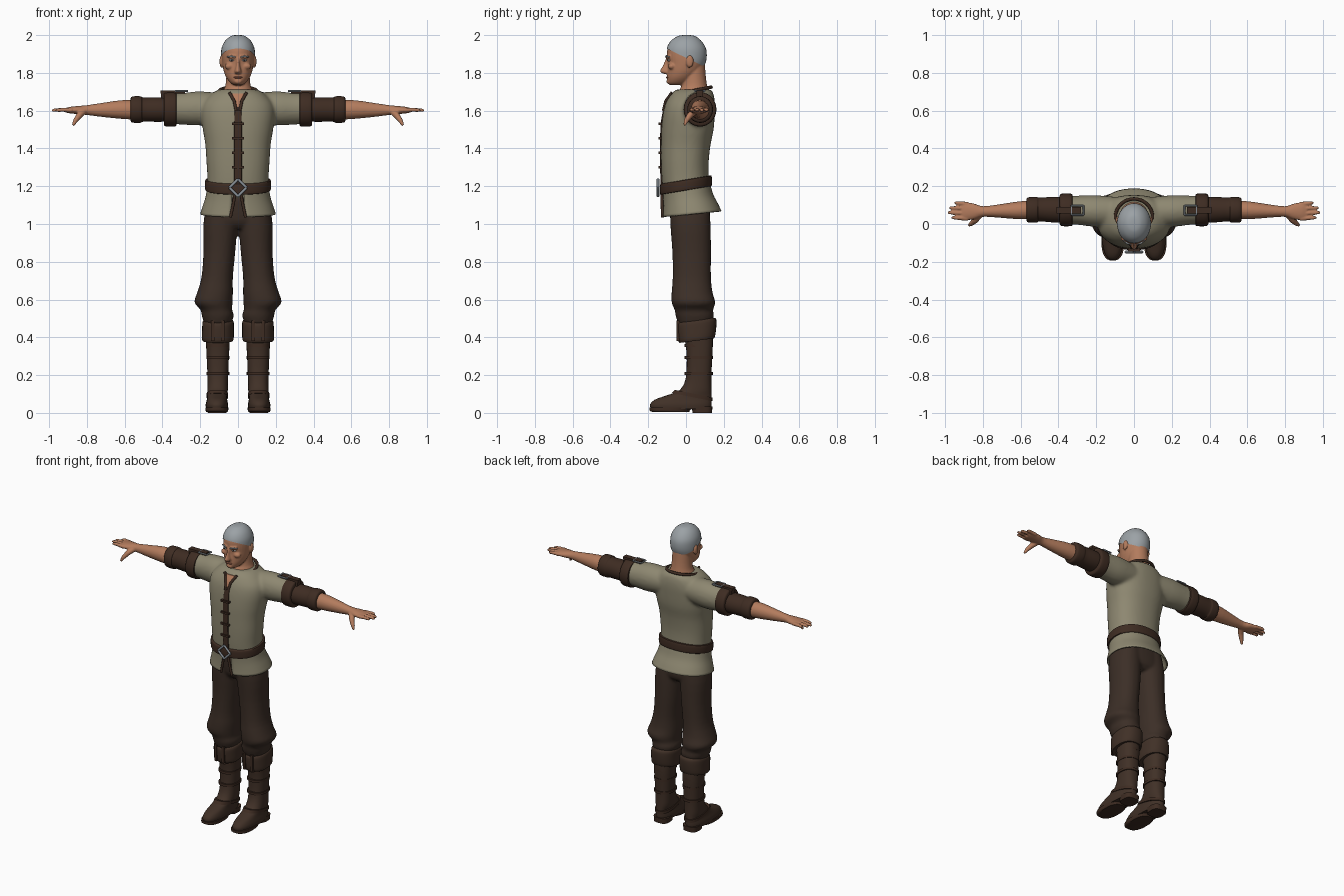
import bpy, bmesh, math
from mathutils import Vector, Matrix

cube = bpy.data.objects.get("Cube")
if cube:
    bpy.data.objects.remove(cube)


def material(name, rgb):
    m = bpy.data.materials.new(name)
    m.use_nodes = True
    m.diffuse_color = (*rgb, 1)
    bsdf = m.node_tree.nodes["Principled BSDF"]
    bsdf.inputs["Base Color"].default_value = (*rgb, 1)
    bsdf.inputs["Roughness"].default_value = 0.8
    return m


TUNIC = material("sage cloth", (.27, .245, .165))
TROUSER = material("brown cloth", (.045, .028, .02))
LEATHER = material("dark leather", (.048, .025, .016))
BOOT = material("boot leather", (.052, .03, .02))
SKIN = material("skin", (.45, .2, .11))
HAIR = material("grey hair", (.33, .36, .38))
METAL = material("steel", (.25, .28, .31))
EYE = material("eye white", (.6, .58, .55))
IRIS = material("dark iris", (.03, .03, .035))
LIP = material("lips", (.33, .12, .075))


def skin_rings(bm, rings, caps=True, wrap=True, cyclic=False):
    """Bridge rings of vertices into a surface."""
    pairs = list(zip(rings, rings[1:])) + ([(rings[-1], rings[0])] if cyclic else [])
    for a, b in pairs:
        for i in range(len(a) if wrap else len(a) - 1):
            j = (i + 1) % len(a)
            bm.faces.new((a[i], a[j], b[j], b[i]))
    if caps and not cyclic:
        bm.faces.new(rings[0][::-1])
        bm.faces.new(rings[-1])


def loft(bm, rows, axis="z", n=32, p=2.0, tilt=0.0, steps=3, caps=True, gap=0.0):
    """Rows are (position, centre, radius, y low, y high), smoothly interpolated."""
    rows = [Vector(r) for r in rows]
    fine = []
    for i in range(len(rows) - 1):
        a, b = rows[i], rows[i + 1]
        ta = (b - rows[i - 1]) / 2 if i else b - a
        tb = (rows[i + 2] - a) / 2 if i + 2 < len(rows) else b - a
        for k in range(steps):
            t = k / steps
            h = t * t * (3 - 2 * t)
            fine.append(a * (1 - h) + b * h + ta * (t * (1 - t) ** 2) - tb * (t * t * (1 - t)))
    fine.append(rows[-1])
    rings = []
    for pos, c, r, lo, hi in fine:
        ring = []
        for i in range(n):
            span = i / (n - 1) if gap else i / n
            ang = -math.pi / 2 + gap + span * (2 * math.pi - 2 * gap)
            cs, sn = math.cos(ang), math.sin(ang)
            u = c + r * math.copysign(abs(cs) ** (2 / p), cs)
            y = (lo + hi) / 2 + (hi - lo) / 2 * math.copysign(abs(sn) ** (2 / p), sn)
            w = pos + tilt * y
            ring.append(bm.verts.new((u, y, w) if axis == "z" else (w, y, u)))
        rings.append(ring)
    skin_rings(bm, rings, caps and not gap, not gap)


def tube(bm, pts, radii, n=10, cyclic=False):
    pts = [Vector(p) for p in pts]
    radii = radii if isinstance(radii, (list, tuple)) else [radii] * len(pts)
    rings = []
    for i, p in enumerate(pts):
        nxt = pts[(i + 1) % len(pts)] if cyclic else pts[min(i + 1, len(pts) - 1)]
        prv = pts[i - 1] if cyclic else pts[max(i - 1, 0)]
        q = (nxt - prv).to_track_quat("Z", "Y")
        rings.append([bm.verts.new(p + q @ Vector((radii[i] * math.cos(2 * math.pi * k / n),
                                                   radii[i] * math.sin(2 * math.pi * k / n), 0)))
                      for k in range(n)])
    skin_rings(bm, rings, cyclic=cyclic)


def blob(bm, loc, size):
    bmesh.ops.create_uvsphere(bm, u_segments=20, v_segments=12, radius=1,
                              matrix=Matrix.LocRotScale(Vector(loc), None, Vector(size)))


def box(bm, loc, size):
    bmesh.ops.create_cube(bm, size=1, matrix=Matrix.LocRotScale(Vector(loc), None, Vector(size)))


def mirror(bm):
    new = bmesh.ops.duplicate(bm, geom=bm.verts[:] + bm.edges[:] + bm.faces[:])["geom"]
    bmesh.ops.scale(bm, vec=(-1, 1, 1), verts=[g for g in new if isinstance(g, bmesh.types.BMVert)])


def finish(name, bm, mat, voxel=0, smooth=0, thick=0):
    bmesh.ops.recalc_face_normals(bm, faces=bm.faces[:])
    me = bpy.data.meshes.new(name)
    bm.to_mesh(me)
    bm.free()
    me.materials.append(mat)
    ob = bpy.data.objects.new(name, me)
    bpy.context.collection.objects.link(ob)
    bpy.ops.object.select_all(action="DESELECT")
    ob.select_set(True)
    bpy.context.view_layer.objects.active = ob
    bpy.ops.object.shade_smooth_by_angle(angle=math.radians(45))
    if voxel:   # fuse overlapping volumes into one skin
        m = ob.modifiers.new("Fuse", "REMESH")
        m.mode, m.voxel_size, m.use_smooth_shade = "VOXEL", voxel, True
        m = ob.modifiers.new("Relax", "SMOOTH")
        m.factor, m.iterations = 0.5, smooth
    if thick:
        ob.modifiers.new("Thickness", "SOLIDIFY").thickness = thick


def part(name, mat, build, mirrored=False, **kw):
    bm = bmesh.new()
    build(bm)
    if mirrored:
        mirror(bm)
    finish(name, bm, mat, **kw)


# Head and neck
SKULL = [(1.735, 0, .02, -.085, 0), (1.747, 0, .04, -.097, .02), (1.775, 0, .062, -.101, .05),
         (1.81, 0, .076, -.1, .08), (1.85, 0, .083, -.098, .1), (1.89, 0, .085, -.101, .106),
         (1.93, 0, .081, -.097, .1), (1.967, 0, .062, -.075, .076), (1.99, 0, .034, -.04, .046),
         (1.996, 0, .012, -.012, .018)]
bm = bmesh.new()
blob(bm, (.088, .02, 1.86), (.01, .02, .032))
blob(bm, (.045, -.075, 1.835), (.025, .02, .018))
tube(bm, [(.012, -.1, 1.884), (.05, -.085, 1.886)], .009)
mirror(bm)
loft(bm, SKULL)
loft(bm, [(1.64, 0, .1, -.05, .13), (1.69, 0, .085, -.045, .122), (1.73, 0, .068, -.025, .112),
          (1.78, 0, .062, -.02, .105), (1.85, 0, .06, -.02, .1)])
loft(bm, [(1.795, 0, .016, -.118, -.06), (1.808, 0, .019, -.138, -.06),
          (1.84, 0, .011, -.122, -.06), (1.88, 0, .01, -.106, -.06)], n=16)
blob(bm, (0, -.09, 1.755), (.022, .014, .014))
finish("head", bm, SKIN, voxel=.005, smooth=2)

# Short hair cap, trimmed along a sloping hairline
bm = bmesh.new()
loft(bm, [(z + .004, c, r + .005, lo - .004, hi + .004) for z, c, r, lo, hi in SKULL])
bmesh.ops.bisect_plane(bm, geom=bm.verts[:] + bm.edges[:] + bm.faces[:],
                       plane_co=(0, 0, 1.88), plane_no=(0, .48, 1), clear_inner=True)
finish("hair", bm, HAIR)
part("eyebrows", HAIR, lambda b: tube(b, [(.014, -.108, 1.883), (.035, -.103, 1.889),
                                         (.058, -.086, 1.884)], [.003, .005, .003]), True)
part("eyes", EYE, lambda b: blob(b, (.033, -.089, 1.867), (.014, .01, .006)), True)
part("irises", IRIS, lambda b: blob(b, (.033, -.096, 1.867), (.005, .005, .005)), True)
part("mouth", LIP, lambda b: blob(b, (0, -.097, 1.776), (.023, .009, .006)))

# Tunic body with sleeves fused in
bm = bmesh.new()
loft(bm, [(.06, 1.615, .075, -.01, .14), (.2, 1.612, .09, -.015, .152),
          (.29, 1.61, .084, -.005, .15), (.37, 1.61, .08, 0, .148)], axis="x")
mirror(bm)
loft(bm, [(1.17, 0, .162, -.122, .125), (1.25, 0, .162, -.129, .12), (1.33, 0, .167, -.132, .12),
          (1.42, 0, .173, -.132, .13), (1.5, 0, .186, -.13, .146), (1.58, 0, .195, -.122, .152),
          (1.64, 0, .185, -.107, .153), (1.69, 0, .14, -.078, .145), (1.712, 0, .1, -.05, .13)],
     p=2.3, n=48)
finish("tunic", bm, TUNIC, voxel=.01, smooth=6)

# Flared skirt, split at the front, with a leather hem on the split
part("tunic_skirt", TUNIC, lambda b: loft(
    b, [(1.2, 0, .162, -.126, .128), (1.14, 0, .172, -.122, .145), (1.09, 0, .188, -.122, .17),
        (1.05, 0, .2, -.124, .188)], n=56, p=2.2, tilt=.1, gap=.16), thick=.008)
part("skirt_trim", LEATHER, lambda b: tube(
    b, [(.012, -.128, 1.18), (.024, -.127, 1.11), (.04, -.124, 1.035)], .008), True)

# Neckline, front closure and laces
ring = [2 * math.pi * i / 40 for i in range(40)]
part("collar", LEATHER, lambda b: tube(
    b, [(.098 * math.cos(a), .037 + .096 * math.sin(a), 1.698 + .2 * (.037 + .096 * math.sin(a)))
        for a in ring], .009, cyclic=True))
part("neck_opening", SKIN, lambda b: loft(
    b, [(1.6, 0, .004, -.122, -.09), (1.65, 0, .016, -.107, -.07), (1.69, 0, .034, -.083, -.04)], p=6))
part("neckline_trim", LEATHER, lambda b: tube(
    b, [(.01, -.12, 1.6), (.02, -.108, 1.65), (.045, -.075, 1.695)], .008), True)
part("placket", LEATHER, lambda b: loft(
    b, [(1.17, 0, .02, -.133, -.1), (1.33, 0, .02, -.138, -.1), (1.45, 0, .02, -.137, -.1),
        (1.54, 0, .02, -.133, -.1), (1.62, 0, .017, -.118, -.09)], p=8))


def laces(b):
    for i in range(4):
        box(b, (0, -.134, 1.3 + .077 * i), (.062, .022, .012))


part("laces", LEATHER, laces)

# Belt and diamond buckle
part("belt", LEATHER, lambda b: loft(
    b, [(1.178, 0, .168, -.133, .134), (1.185, 0, .174, -.138, .138),
        (1.228, 0, .174, -.138, .136), (1.235, 0, .168, -.133, .13)], n=48, p=2.2, tilt=.17))
diamond = [(.045, 0), (0, .045), (-.045, 0), (0, -.045)]
part("belt_buckle", METAL, lambda b: [
    tube(b, [(x, -.148, 1.192 + z), (x2, -.148, 1.192 + z2)], .007)
    for (x, z), (x2, z2) in zip(diamond, diamond[1:] + diamond[:1])])

# Leather sleeve bands, bracers and shoulder straps
part("sleeve_bands", LEATHER, lambda b: loft(
    b, [(.325, 1.607, .08, -.002, .15), (.333, 1.607, .09, -.011, .16),
        (.383, 1.607, .09, -.011, .16), (.393, 1.607, .08, 0, .15)], axis="x"), True)
part("bracers", LEATHER, lambda b: loft(
    b, [(.36, 1.605, .062, .01, .14), (.42, 1.606, .065, .008, .143), (.5, 1.606, .064, .014, .14),
        (.515, 1.606, .07, .007, .143), (.56, 1.606, .069, .009, .141),
        (.57, 1.606, .055, .022, .13)], axis="x"), True)
part("shoulder_straps", LEATHER, lambda b: (box(b, (.345, .073, 1.7), (.13, .036, .016)),
                                            box(b, (.4, .073, 1.68), (.014, .036, .045))), True)
loop = [(.268, .048), (.33, .048), (.33, .098), (.268, .098)]
part("strap_buckles", METAL, lambda b: [
    tube(b, [(x, y, 1.704), (x2, y2, 1.704)], .005)
    for (x, y), (x2, y2) in zip(loop, loop[1:] + loop[:1])], True)


# Forearms and hands
def arm(b):
    loft(b, [(.54, 1.604, .052, .025, .125), (.62, 1.606, .049, .026, .118),
             (.72, 1.604, .037, .034, .103), (.8, 1.603, .026, .038, .094),
             (.845, 1.603, .022, .025, .108), (.89, 1.603, .017, .02, .115),
             (.915, 1.602, .011, .026, .11)], axis="x")
    for i, tip in enumerate((.95, .978, .985, .965)):
        y = .106 - .026 * i
        tube(b, [(.88, y, 1.603), (.93, y + .004, 1.605), (tip - .008, y + .006, 1.602), (tip, y + .006, 1.6)],
             [.012, .011, .009, .005])
    tube(b, [(.815, .05, 1.598), (.84, .02, 1.575), (.86, .002, 1.548), (.874, -.008, 1.522)],
         [.018, .017, .013, .007])


part("arms", SKIN, arm, True, voxel=.005, smooth=2)

# Trousers, bloused over the boots
bm = bmesh.new()
loft(bm, [(1.12, .085, .08, -.085, .12), (1, .093, .09, -.083, .13), (.85, .099, .084, -.072, .132),
          (.72, .11, .083, -.07, .132), (.64, .121, .094, -.076, .14), (.585, .13, .101, -.076, .155),
          (.545, .114, .083, -.06, .143), (.515, .107, .085, -.055, .148),
          (.47, .107, .07, -.04, .135)], p=2.2)
mirror(bm)
loft(bm, [(.975, 0, .1, -.05, .1), (1.02, 0, .165, -.08, .128), (1.14, 0, .16, -.095, .12)], p=2.4)
finish("trousers", bm, TROUSER, voxel=.01, smooth=3)

# Boots: upper, turned cuff, sole, heel, straps
part("boots", BOOT, lambda b: loft(
    b, [(.02, .112, .057, -.186, .133), (.045, .112, .059, -.19, .136), (.07, .111, .054, -.165, .136),
        (.09, .11, .052, -.11, .136), (.12, .108, .054, -.035, .135), (.18, .107, .054, -.002, .134),
        (.28, .107, .058, .004, .138), (.36, .107, .062, -.002, .142), (.46, .107, .065, -.02, .14)],
    p=2.4), True)
part("boot_cuffs", BOOT, lambda b: loft(
    b, [(.375, .107, .07, -.02, .14), (.38, .107, .083, -.038, .152), (.43, .106, .084, -.046, .16),
        (.475, .105, .082, -.048, .16), (.485, .105, .07, -.035, .145)], p=2.3, tilt=.13), True)
part("boot_soles", LEATHER, lambda b: loft(
    b, [(.004, .112, .055, -.175, .02), (.012, .112, .06, -.192, .02),
        (.028, .112, .061, -.193, .04)], p=2.6), True)
part("boot_heels", LEATHER, lambda b: loft(
    b, [(0, .11, .05, .035, .138), (.035, .11, .053, .03, .14)], p=3, steps=1), True)


def straps(b):
    for z in (.2, .285, .35):
        loft(b, [(z, .107, .061, -.008, .142), (z + .016, .107, .061, -.008, .142)], p=2.4, steps=1)
    for x in (.08, .134):   # cuff tabs
        box(b, (x, -.04, .435), (.018, .02, .11))
    loft(b, [(.09, .109, .057, -.075, .14), (.11, .109, .057, -.06, .14)], p=2.4, steps=1, tilt=-.2)


part("boot_straps", LEATHER, straps, True)
